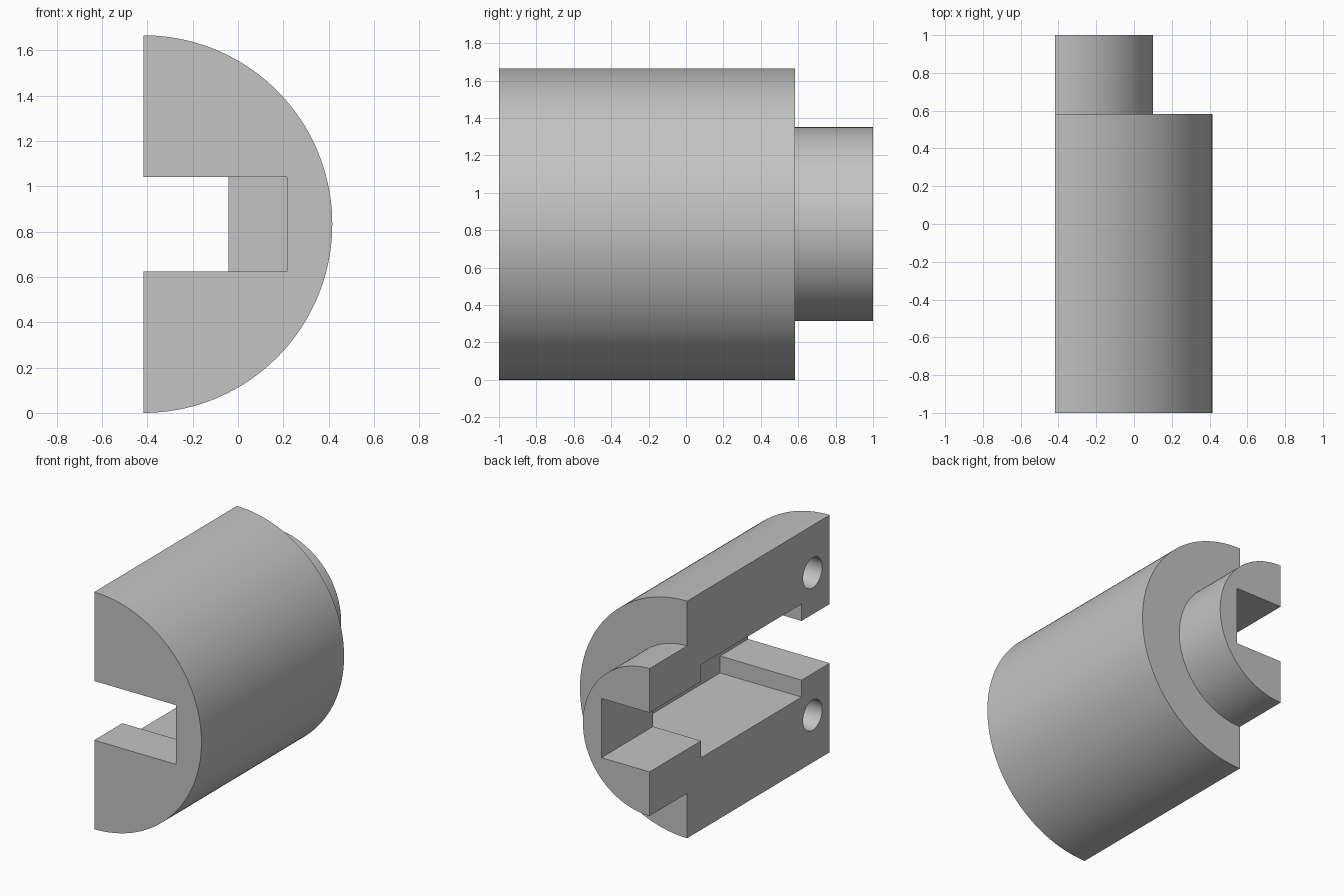
import bpy
import bmesh
import math
from mathutils import Matrix, Vector

cube = bpy.data.objects.get("Cube")
if cube:
    bpy.data.objects.remove(cube, do_unlink=True)

FLAT_X = -0.417      # plane of the flat side, which holds the turning axis
AXIS_Z = 0.833
OUT_X = -0.7         # cutters start well outside the flat side

steel = bpy.data.materials.new("plain_grey")
steel.use_nodes = True
grey = (0.55, 0.55, 0.55, 1)
steel.diffuse_color = grey
steel.node_tree.nodes["Principled BSDF"].inputs["Base Color"].default_value = grey


def add_object(name, bm):
    bmesh.ops.recalc_face_normals(bm, faces=bm.faces)
    mesh = bpy.data.meshes.new(name)
    bm.to_mesh(mesh)
    bm.free()
    mesh.materials.append(steel)
    obj = bpy.data.objects.new(name, mesh)
    bpy.context.collection.objects.link(obj)
    return obj


def half_turned(name, profile, steps=96):
    """Spin an open (radius, y) profile half a turn and close the flat side."""
    bm = bmesh.new()
    verts = [bm.verts.new((FLAT_X, y, AXIS_Z + r)) for r, y in profile]
    edges = [bm.edges.new(pair) for pair in zip(verts, verts[1:])]
    bmesh.ops.spin(bm, geom=verts + edges, cent=(FLAT_X, 0, AXIS_Z),
                   axis=(0, 1, 0), angle=math.pi, steps=steps)
    bmesh.ops.remove_doubles(bm, verts=bm.verts, dist=1e-5)
    rim = [e for e in bm.edges if e.is_boundary]
    bmesh.ops.edgeloop_fill(bm, edges=rim)
    return add_object(name, bm)


def box_cutter(name, x_end, y0, y1, half_height):
    bm = bmesh.new()
    size = Vector((x_end - OUT_X, y1 - y0, 2 * half_height))
    centre = Vector(((x_end + OUT_X) / 2, (y0 + y1) / 2, AXIS_Z))
    place = Matrix.Translation(centre) @ Matrix.Diagonal(size).to_4x4()
    bmesh.ops.create_cube(bm, size=1, matrix=place)
    return add_object(name, bm)


def hole_cutter(name, x_end, y, z, radius):
    bm = bmesh.new()
    centre = Vector(((x_end + OUT_X) / 2, y, z))
    place = Matrix.Translation(centre) @ Matrix.Rotation(math.pi / 2, 4, 'Y')
    bmesh.ops.create_cone(bm, cap_ends=True, segments=48, radius1=radius, radius2=radius,
                          depth=x_end - OUT_X, matrix=place)
    return add_object(name, bm)


def carve(target, cutter):
    cutter.hide_render = True
    mod = target.modifiers.new("carve", 'BOOLEAN')
    mod.operation = 'DIFFERENCE'
    mod.solver = 'EXACT'
    mod.object = cutter
    bpy.context.view_layer.objects.active = target
    bpy.ops.object.modifier_apply(modifier=mod.name)
    bpy.data.objects.remove(cutter, do_unlink=True)


# Half body with its stepped boss at the back
body = half_turned("half_housing", [(0, -1), (0.833, -1), (0.833, 0.583),
                                    (0.518, 0.583), (0.518, 1), (0, 1)])

# Front slot, taller inner pocket, shallower rear slot
carve(body, box_cutter("pocket_cutter", 0.217, -0.688, 0.427, 0.327))
carve(body, box_cutter("front_slot_cutter", 0.217, -1.2, -0.5, 0.208))
carve(body, box_cutter("rear_slot_cutter", -0.043, 0.3, 1.2, 0.208))

# Blind holes above and below the front slot
for side in (-1, 1):
    carve(body, hole_cutter("hole_cutter", 0.0, -0.81, AXIS_Z + side * 0.5, 0.106))

# Smooth curves, sharp edges
bpy.ops.object.select_all(action='DESELECT')
body.select_set(True)
bpy.context.view_layer.objects.active = body
bpy.ops.object.shade_smooth_by_angle(angle=math.radians(30))
